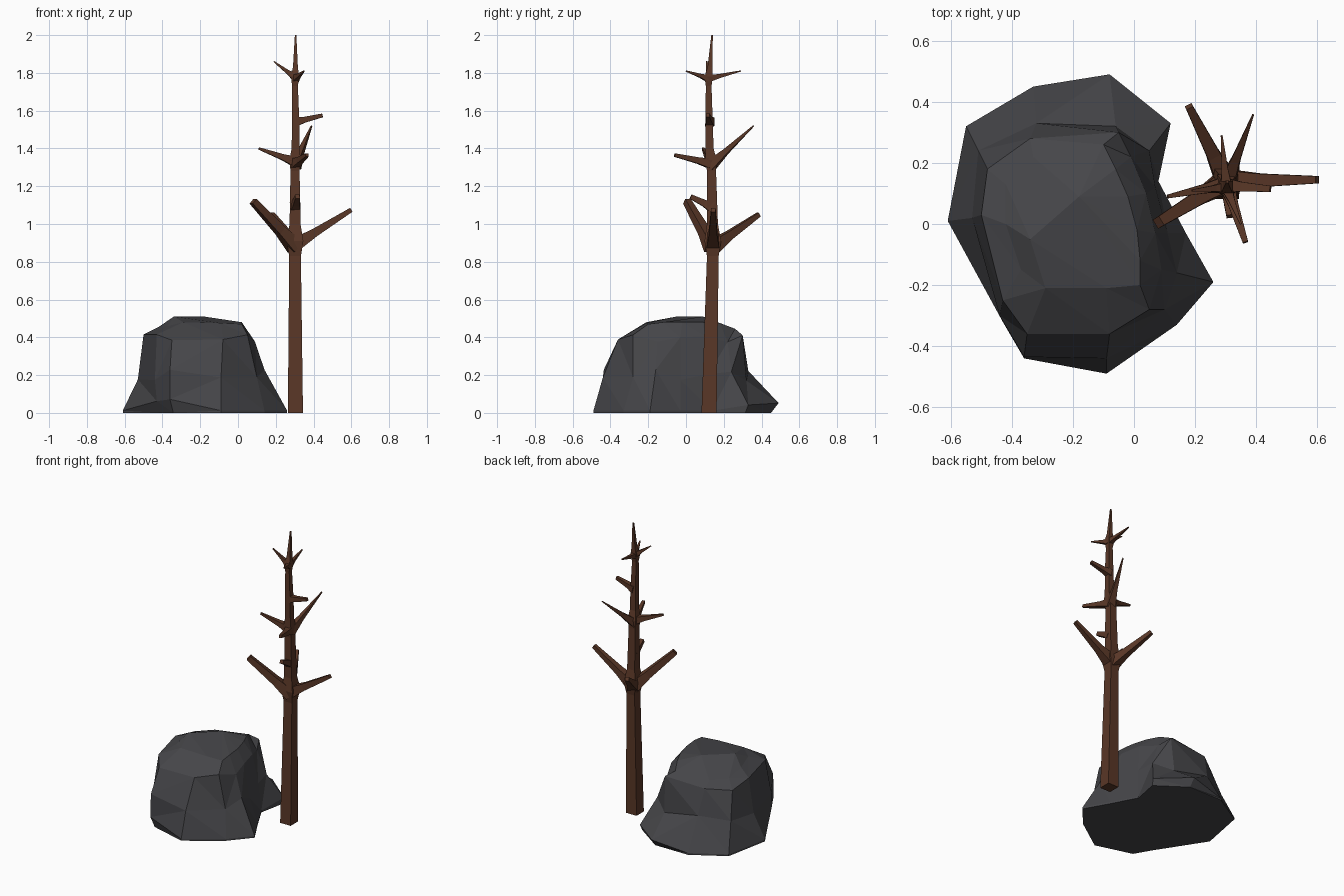
import bpy, math
from mathutils import Vector

if "Cube" in bpy.data.objects:
    bpy.data.objects.remove(bpy.data.objects["Cube"])


def material(name, rgb):
    m = bpy.data.materials.new(name)
    m.diffuse_color = (*rgb, 1)
    m.use_nodes = True
    m.node_tree.nodes["Principled BSDF"].inputs["Base Color"].default_value = m.diffuse_color
    return m


def loft(rings, verts, faces):
    """Skin equal-sized rings with quads and cap both ends."""
    o, n = len(verts), len(rings[0])
    for r in rings:
        verts.extend(r)
    for k in range(len(rings) - 1):
        a, b = o + k * n, o + (k + 1) * n
        for i in range(n):
            j = (i + 1) % n
            faces.append((a + i, a + j, b + j, b + i))
    faces.append(tuple(o + i for i in reversed(range(n))))
    faces.append(tuple(o + (len(rings) - 1) * n + i for i in range(n)))


def make(name, verts, faces, mat):
    me = bpy.data.meshes.new(name)
    me.from_pydata(verts, [], faces)
    me.materials.append(mat)
    ob = bpy.data.objects.new(name, me)
    bpy.context.collection.objects.link(ob)
    return ob


def beam(path, d, side, verts, faces):
    """Square tapered beam through (point, half width) stations."""
    u = side.normalized()
    v = d.normalized().cross(u)
    corners = [(1, 1), (-1, 1), (-1, -1), (1, -1)]
    loft([[p + h * (u * a + v * b) for a, b in corners] for p, h in path], verts, faces)


grey = material("rock_grey", (0.06, 0.06, 0.066))
brown = material("bark_brown", (0.10, 0.038, 0.02))

# Rock: clockwise outlines from ground to crown
foot = [(-.61, .01), (-.55, .32), (-.33, .45), (-.08, .49), (.12, .33), (.08, .14),
        (.17, -.03), (.26, -.19), (.14, -.33), (-.09, -.49), (-.36, -.44), (-.43, -.32)]
waist = [(-.53, .02), (-.51, .24), (-.32, .33), (-.06, .32), (.05, .24), (.07, .12),
         (.11, -.03), (.14, -.16), (.10, -.28), (-.09, -.44), (-.36, -.435), (-.44, -.30)]
shoulder = [(-.50, .03), (-.48, .18), (-.34, .28), (-.05, .30), (-.01, .22), (.04, .10),
            (.07, -.03), (.09, -.15), (.05, -.28), (-.08, -.36), (-.35, -.36), (-.43, -.25)]
crown = [(-.42, .00), (-.42, .13), (-.33, .22), (-.10, .26), (-.06, .18), (-.02, .09),
         (.01, -.02), (.02, -.12), (.02, -.20), (-.09, -.21), (-.29, -.21), (-.37, -.15)]
crown_z = [.455, .43, .43, .445, .475, .48, .48, .48, .47, .475, .48, .46]
foot_z = [0, 0, 0, .04, .03, 0, 0, 0, 0, 0, .06, .05]
rings = [[Vector((x, y, 0)) for x, y in foot]]
rings[0][3].y = .45
for i in (4, 10, 11):
    rings[0][i] *= .95
rings.append([Vector((x, y, z + .012)) for (x, y), z in zip(foot, foot_z)])
for outline, z, wobble in ((waist, .20, .03), (shoulder, .395, .02)):
    rings.append([Vector((x, y, z + wobble * math.sin(2.3 * i + z * 20)))
                  for i, (x, y) in enumerate(outline)])
rings.append([Vector((x, y, z)) for (x, y), z in zip(crown, crown_z)])
verts, faces = [], []
loft([list(reversed(r)) for r in rings], verts, faces)
top = faces.pop()
verts += [Vector((-.34, -.05, .51)), Vector((-.18, .09, .51))]
pa, pb = len(verts) - 2, len(verts) - 1
pick = [pa if verts[i].x < -.22 else pb for i in top]
for k in range(len(top)):
    j = (k + 1) % len(top)
    faces.append((top[k], top[j], pick[k]))
    if pick[k] != pick[j]:
        faces.append((top[j], pick[j], pick[k]))
rock = make("rock", verts, faces, grey)
tri = rock.modifiers.new("facets", 'TRIANGULATE')
tri.quad_method = 'SHORTEST_DIAGONAL'

# Trunk: square, slightly crooked, swelling at each whorl
verts, faces = [], []
trunk = [(.304, .122, 0, .040), (.302, .142, .83, .031), (.302, .142, .91, .044),
         (.302, .140, 1.0, .029), (.302, .135, 1.28, .024), (.302, .132, 1.34, .030),
         (.305, .125, 1.40, .021), (.305, .122, 1.56, .019), (.302, .120, 1.73, .015),
         (.302, .120, 1.78, .022), (.304, .127, 1.83, .013), (.305, .138, 2.0, .004)]
beam([(Vector(t[:3]), t[3]) for t in trunk], Vector((0, 0, 1)), Vector((1, 0, 0)), verts, faces)
make("trunk", verts, faces, brown)

# Branches: start height, tip, root half width, tip half width
branches = [
    (.89, (.60, .145, 1.075), .036, .012), (.88, (.18, .385, 1.05), .036, .012),
    (.88, (.08, .005, 1.12), .038, .017), (1.09, (.315, .025, 1.145), .028, .012),
    (1.31, (.39, .358, 1.52), .027, .003), (1.32, (.365, -.06, 1.365), .027, .009),
    (1.33, (.11, .09, 1.40), .027, .006), (1.54, (.447, .115, 1.575), .024, .010),
    (1.77, (.287, .29, 1.81), .019, .003), (1.77, (.35, .00, 1.81), .019, .003),
    (1.775, (.19, .11, 1.86), .019, .003)]
verts, faces = [], []
for z, tip, h0, h1 in branches:
    a, b = Vector((.303, .142 - max(0, z - .9) * .025, z)), Vector(tip)
    d = b - a
    beam([(a, h0), (a.lerp(b, .35), h0 * .5 + h1 * .35), (b, h1)],
         d, d.cross(Vector((0, 0, 1))), verts, faces)
make("branches", verts, faces, brown)
